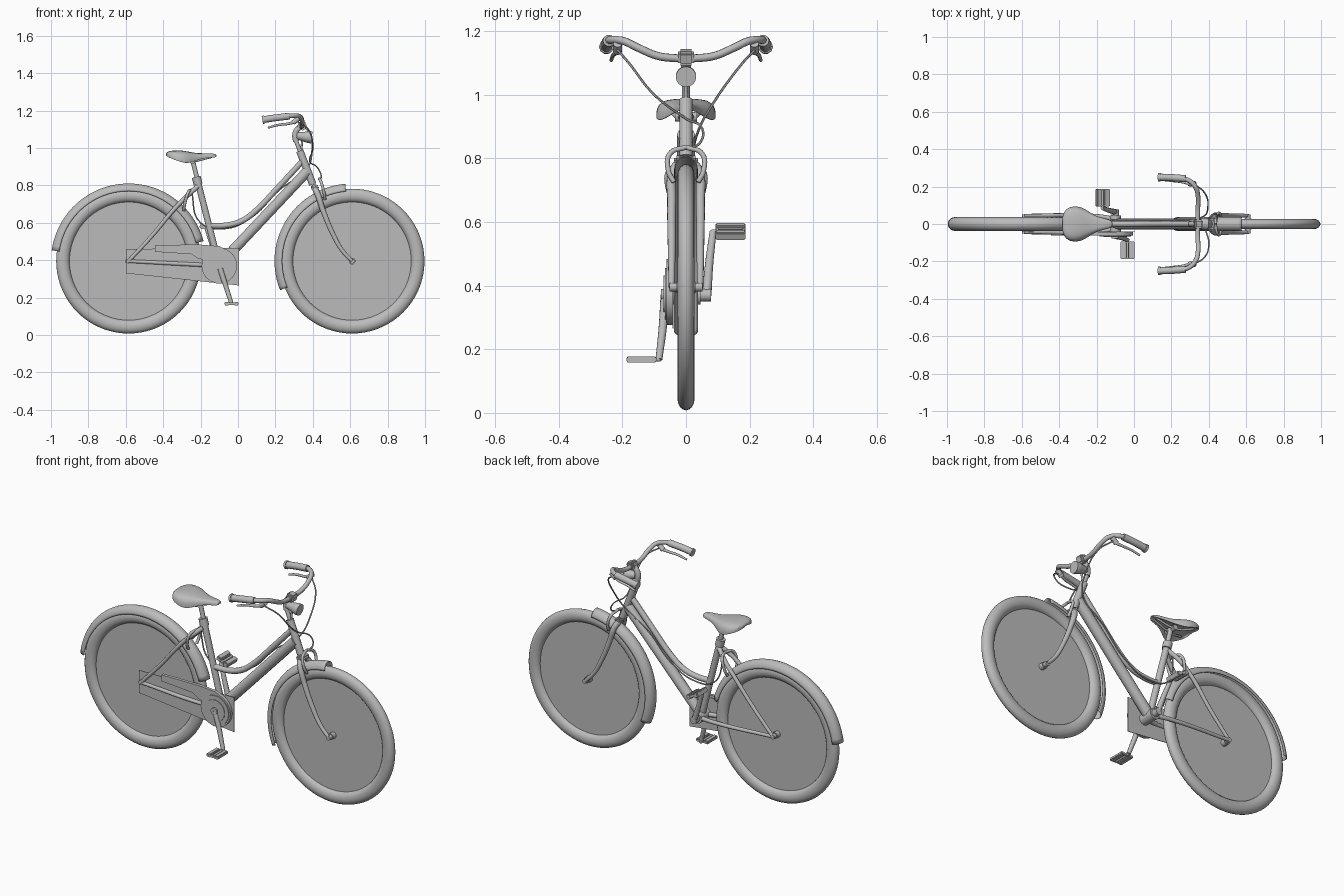
import bpy, bmesh, math
from mathutils import Vector, Matrix

if "Cube" in bpy.data.objects:
    bpy.data.objects.remove(bpy.data.objects["Cube"], do_unlink=True)

grey = bpy.data.materials.new("plain_grey")
grey.use_nodes = True
grey.diffuse_color = (0.5, 0.5, 0.5, 1)
grey.node_tree.nodes["Principled BSDF"].inputs["Base Color"].default_value = (0.5, 0.5, 0.5, 1)
parts = []


def add(name, mesh):
    ob = bpy.data.objects.new(name, mesh)
    bpy.context.collection.objects.link(ob)
    mesh.materials.clear()
    mesh.materials.append(grey)
    parts.append(ob)
    return ob


def from_bm(name, bm):
    bmesh.ops.recalc_face_normals(bm, faces=bm.faces)
    mesh = bpy.data.meshes.new(name)
    bm.to_mesh(mesh)
    bm.free()
    return add(name, mesh)


def tube(name, pts, r, ends=(1, 1), res=3):
    """Round tube through points, tapering from one end scale to the other."""
    cu = bpy.data.curves.new(name, "CURVE")
    cu.dimensions = "3D"
    cu.bevel_depth, cu.bevel_resolution, cu.resolution_u = r, res, 8
    cu.use_fill_caps = True
    sp = cu.splines.new("BEZIER")
    sp.bezier_points.add(len(pts) - 1)
    for i, (bp, p) in enumerate(zip(sp.bezier_points, pts)):
        bp.co = p
        bp.handle_left_type = bp.handle_right_type = "AUTO"
        bp.radius = ends[0] + (ends[1] - ends[0]) * i / (len(pts) - 1)
    tmp = bpy.data.objects.new(name, cu)
    bpy.context.collection.objects.link(tmp)
    bpy.context.view_layer.update()
    mesh = bpy.data.meshes.new_from_object(tmp.evaluated_get(bpy.context.evaluated_depsgraph_get()))
    bpy.data.objects.remove(tmp, do_unlink=True)
    return add(name, mesh)


def both(name, pts, r, **kw):
    """Same tube on the right (-y) and left (+y)."""
    for side, s in (("right", -1), ("left", 1)):
        tube(f"{side}_{name}", [(x, s * y, z) for x, y, z in pts], r, **kw)


def cylinder(name, a, b, r, seg=24, r2=None):
    a, b = Vector(a), Vector(b)
    bm = bmesh.new()
    rot = (b - a).to_track_quat("Z", "Y").to_matrix().to_4x4()
    bmesh.ops.create_cone(bm, cap_ends=True, segments=seg, radius1=r, radius2=r2 or r,
                          depth=(b - a).length, matrix=Matrix.Translation((a + b) / 2) @ rot)
    return from_bm(name, bm)


def box(name, loc, size, tilt=0, bevel=0.004):
    bm = bmesh.new()
    bmesh.ops.create_cube(bm, size=1, matrix=Matrix.Translation(loc) @ Matrix.Rotation(tilt, 4, "Y")
                          @ Matrix.Diagonal((*size, 1)))
    bmesh.ops.bevel(bm, geom=bm.edges[:], offset=bevel, segments=2, affect="EDGES")
    return from_bm(name, bm)


def skin(name, rings, loop=False, closed=True, caps=False):
    """Join successive point rings with quads."""
    bm = bmesh.new()
    vs = [[bm.verts.new(p) for p in ring] for ring in rings]
    n, m = len(vs), len(vs[0])
    for i in range(n if loop else n - 1):
        for j in range(m if closed else m - 1):
            k, l = (i + 1) % n, (j + 1) % m
            bm.faces.new((vs[i][j], vs[k][j], vs[k][l], vs[i][l]))
    if caps:
        bm.faces.new(vs[0])
        bm.faces.new(vs[-1])
    return from_bm(name, bm)


def plate(name, outline, y, depth):
    """Flat side plate from an x, z outline, extruded along y."""
    return skin(name, [[(x, y + d, z) for x, z in outline] for d in (0, depth)], caps=True)


def polar(c, r, a, y):
    return (c[0] + r * math.cos(a), y, c[1] + r * math.sin(a))


REAR, FRONT, CRANK = (-0.585, 0.395), (0.61, 0.395), (-0.1, 0.37)

# Wheels: oval tyre, thin disc and axle
for side, c in (("rear", REAR), ("front", FRONT)):
    rings = []
    for i in range(72):
        a = math.tau * i / 72
        rings.append([polar(c, 0.351 + 0.036 * math.cos(t), a, 0.027 * math.sin(t))
                      for t in (math.tau * j / 16 for j in range(16))])
    skin(f"{side}_tyre", rings, loop=True)
    cylinder(f"{side}_disc", (c[0], -0.003, c[1]), (c[0], 0.003, c[1]), 0.325, 72)
    cylinder(f"{side}_axle", (c[0], -0.052, c[1]), (c[0], 0.052, c[1]), 0.013, 16)
    cylinder(f"{side}_hub", (c[0], -0.03, c[1]), (c[0], 0.03, c[1]), 0.018, 16)

# Mudguards: arched strips swept around each wheel
for side, c, a0, a1 in (("rear", REAR, 15, 172), ("front", FRONT, 95, 202)):
    rings = []
    for i in range(41):
        a = math.radians(a0 + (a1 - a0) * i / 40)
        rings.append([polar(c, 0.374 + 0.041 * math.cos(t), a, 0.037 * math.sin(t))
                      for t in (math.pi * (j / 12 - 0.5) for j in range(13))])
    guard = skin(f"{side}_mudguard", rings, closed=False)
    guard.modifiers.new("thickness", "SOLIDIFY").thickness = 0.003

# Frame
tube("seat_tube", [(-0.215, 0, 0.82), (-0.1, 0, 0.37)], 0.018)
tube("seat_post", [(-0.245, 0, 0.945), (-0.21, 0, 0.8)], 0.013)
cylinder("seat_clamp", (-0.223, 0, 0.845), (-0.213, 0, 0.805), 0.024)
tube("down_tube", [(0.37, 0, 0.875), (-0.1, 0, 0.375)], 0.029)
tube("top_tube", [(0.345, 0, 0.93), (0.22, 0, 0.795), (0.09, 0, 0.66), (0.02, 0, 0.61),
                  (-0.06, 0, 0.587), (-0.16, 0, 0.585)], 0.016)
tube("head_tube", [(0.33, 0, 0.985), (0.4, 0, 0.805)], 0.021)
cylinder("bottom_bracket", (-0.1, -0.045, 0.37), (-0.1, 0.045, 0.37), 0.03)
both("seat_stay", [(-0.215, 0.008, 0.795), (-0.27, 0.035, 0.745), (-0.33, 0.045, 0.685),
                   (-0.46, 0.045, 0.53), (-0.585, 0.045, 0.395)], 0.012, ends=(1.1, 0.8))
both("chain_stay", [(-0.1, 0.025, 0.37), (-0.2, 0.042, 0.375), (-0.585, 0.045, 0.395)],
     0.012, ends=(1.1, 0.8))
both("fork_leg", [(0.405, 0.012, 0.795), (0.425, 0.04, 0.755), (0.455, 0.045, 0.665),
                  (0.51, 0.045, 0.535), (0.555, 0.045, 0.455), (0.61, 0.045, 0.395)],
     0.016, ends=(1.1, 0.6))
box("fork_crown", (0.412, 0, 0.79), (0.04, 0.075, 0.03), 0.35, 0.008)

# Brakes over the tyres
both("front_brake_arm", [(0.435, 0.0, 0.835), (0.445, 0.05, 0.815), (0.46, 0.055, 0.76),
                         (0.465, 0.038, 0.725)], 0.008)
both("rear_brake_arm", [(-0.25, 0.0, 0.775), (-0.265, 0.05, 0.765), (-0.285, 0.055, 0.7),
                        (-0.29, 0.038, 0.665)], 0.008)

# Stem, handlebar, grips and levers
tube("steerer", [(0.345, 0, 0.95), (0.305, 0, 1.05)], 0.012)
tube("stem", [(0.31, 0, 1.035), (0.305, 0, 1.07), (0.318, 0, 1.1), (0.342, 0, 1.118)], 0.016)
box("bar_clamp", (0.342, 0, 1.118), (0.045, 0.05, 0.045), 0.3, 0.008)
half = [(0.34, 0.04, 1.115), (0.342, 0.09, 1.122), (0.342, 0.15, 1.147), (0.33, 0.195, 1.168),
        (0.295, 0.232, 1.172), (0.24, 0.246, 1.167), (0.14, 0.25, 1.152)]
tube("handlebar", [(x, -y, z) for x, y, z in reversed(half)] + half, 0.0125)
both("grip", [(0.275, 0.242, 1.17), (0.2, 0.248, 1.161), (0.14, 0.25, 1.152)], 0.019)
both("grip_end", [(0.142, 0.25, 1.152), (0.13, 0.25, 1.15)], 0.023)
both("lever_mount", [(0.325, 0.215, 1.16), (0.295, 0.215, 1.135)], 0.014)
both("brake_lever", [(0.31, 0.21, 1.14), (0.27, 0.222, 1.13), (0.21, 0.23, 1.122),
                     (0.16, 0.235, 1.108)], 0.007, ends=(1.2, 0.8))

# Headlight
cylinder("headlight_body", (0.315, 0, 1.065), (0.375, 0, 1.058), 0.018, 24, 0.031)
cylinder("headlight_rim", (0.375, 0, 1.058), (0.395, 0, 1.056), 0.032)
tube("headlight_bracket", [(0.345, 0, 1.05), (0.338, 0, 0.99)], 0.006)

# Cables
tube("front_brake_cable", [(0.32, -0.215, 1.14), (0.375, -0.18, 1.1), (0.4, -0.1, 1.0),
                           (0.385, 0.0, 0.925), (0.425, 0.05, 0.895), (0.445, 0.045, 0.85),
                           (0.437, 0.01, 0.83)], 0.004, res=1)
tube("rear_brake_cable", [(0.32, 0.215, 1.14), (0.375, 0.17, 1.09), (0.395, 0.09, 0.98),
                          (0.37, 0.04, 0.89), (0.22, 0.022, 0.775), (0.08, 0.02, 0.635),
                          (-0.06, 0.02, 0.57), (-0.2, 0.025, 0.6), (-0.25, 0.01, 0.775)], 0.004, res=1)

# Saddle: shell lofted along x from half width, top and lower edge
stations = [(-0.385, 0.03, 0.972, 0.955), (-0.375, 0.07, 0.982, 0.948), (-0.345, 0.095, 0.988, 0.933),
            (-0.3, 0.097, 0.988, 0.915), (-0.265, 0.085, 0.981, 0.91), (-0.225, 0.055, 0.972, 0.928),
            (-0.18, 0.034, 0.972, 0.943), (-0.135, 0.026, 0.972, 0.945), (-0.113, 0.014, 0.965, 0.95)]
rings = []
for x, w, top, low in stations:
    ring = []
    for j in range(20):
        s, c = math.sin(math.tau * j / 20), math.cos(math.tau * j / 20)
        if s >= -0.001:
            y, z = math.copysign(abs(c) ** 0.6, c), low + (top - low) * max(s, 0) ** 0.6
        else:
            y, z = 0.92 * c, low + (top - low) * 0.6 * -s
        ring.append((x, w * y, z))
    rings.append(ring)
saddle = skin("saddle", rings, caps=True)
saddle.modifiers.new("smooth", "SUBSURF").levels = 1
both("saddle_rail", [(-0.35, 0.05, 0.95), (-0.26, 0.025, 0.928), (-0.14, 0.01, 0.952)], 0.006)
cylinder("saddle_clamp", (-0.245, -0.035, 0.93), (-0.245, 0.035, 0.93), 0.015, 16)

# Chain guard on the right, with backing sheet and chain ring
plate("chain_backing", [(-0.6, 0.46), (-0.6, 0.33), (0.005, 0.265), (0.005, 0.465)], -0.04, -0.003)
nose = [(CRANK[0] + 0.095 * math.cos(a), CRANK[1] + 0.095 * math.sin(a))
        for a in (math.radians(60 - 20 * i) for i in range(14))]
plate("chain_guard", [(-0.445, 0.482), (-0.2, 0.483), (-0.1, 0.475)] + nose
      + [(-0.215, 0.41), (-0.25, 0.432), (-0.445, 0.445)], -0.043, -0.018)
for r, d in ((0.085, 0.066), (0.062, 0.07)):
    cylinder("chain_ring", (-0.1, -0.05, 0.37), (-0.1, -d, 0.37), r, 40)

# Cranks and pedals
for side, s, end, tilt in (("right", -1, (-0.035, 0.168), 0), ("left", 1, (-0.168, 0.57), 0.45)):
    cylinder(f"{side}_crank_boss", (-0.1, s * 0.04, 0.37), (-0.1, s * 0.078, 0.37), 0.02, 16)
    tube(f"{side}_crank", [(-0.1, s * 0.065, 0.37), ((end[0] - 0.1) / 2, s * 0.073, (end[1] + 0.37) / 2),
                           (end[0], s * 0.085, end[1])], 0.014, ends=(1.1, 0.8))
    cylinder(f"{side}_pedal_axle", (end[0], s * 0.08, end[1]), (end[0], s * 0.185, end[1]), 0.007, 12)
    for d in (-0.025, 0.025):
        box(f"{side}_pedal_block", (end[0] + d * math.cos(tilt), s * 0.14, end[1] - d * math.sin(tilt)),
            (0.027, 0.095, 0.018 if s < 0 else 0.026), tilt)
    for y in (0.098, 0.182):
        box(f"{side}_pedal_bar", (end[0], s * y, end[1]), (0.068, 0.008, 0.014), tilt, 0.002)

# Smooth shading with sharp creases kept
bpy.ops.object.select_all(action="DESELECT")
for ob in parts:
    ob.select_set(True)
bpy.context.view_layer.objects.active = parts[0]
bpy.ops.object.shade_smooth_by_angle(angle=math.radians(40))
